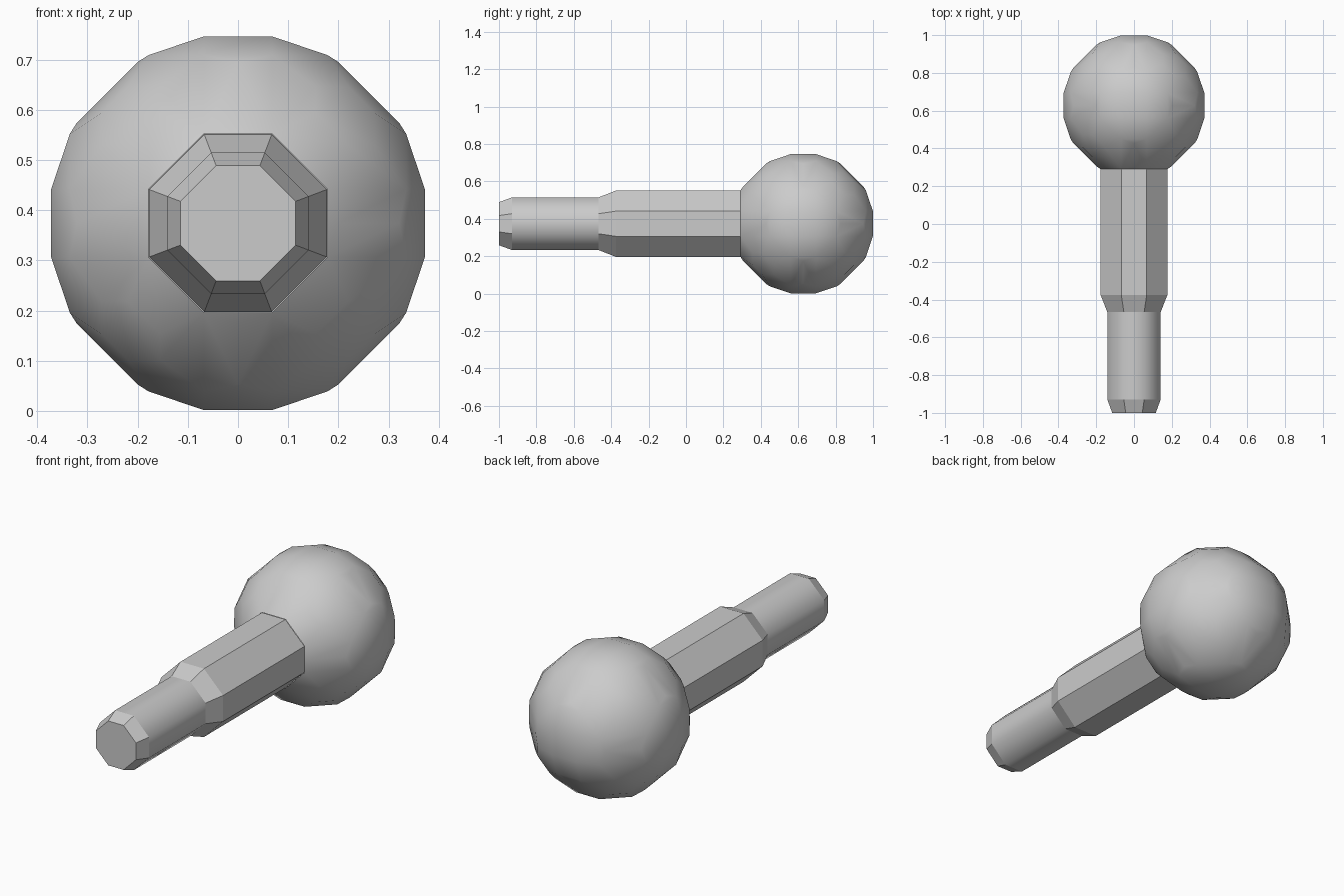
import bpy, bmesh
from itertools import permutations, product
from mathutils import Vector

if "Cube" in bpy.data.objects:
    bpy.data.objects.remove(bpy.data.objects["Cube"])

ZC = 0.374      # height of the long axis
BALL_Y = 0.627  # ball centre


def finish(bm, name):
    bmesh.ops.recalc_face_normals(bm, faces=bm.faces)
    me = bpy.data.meshes.new(name)
    bm.to_mesh(me)
    bm.free()
    ob = bpy.data.objects.new(name, me)
    bpy.context.collection.objects.link(ob)
    return ob


# Faceted ball: cube-symmetric points, hulled and smooth shaded
bm = bmesh.new()
points = set()
for base in [(.068, .068, .372), (.068, .178, .335), (0, .2, .321), (.155, .22, .272)]:
    for p in permutations(base):
        for s in product((1, -1), repeat=3):
            points.add(tuple(round(a * b, 4) + 0.0 for a, b in zip(p, s)))
for p in sorted(points):
    if p[1] > -0.336:  # leave a flat octagon where the shank joins
        bm.verts.new(Vector(p) + Vector((0, BALL_Y, ZC)))
hull = bmesh.ops.convex_hull(bm, input=bm.verts)
loose = [v for v in bm.verts if not v.link_faces]
bmesh.ops.delete(bm, geom=loose, context='VERTS')
joint = [f for f in bm.faces if all(v.co.y < BALL_Y - 0.33 for v in f.verts)]
bmesh.ops.delete(bm, geom=joint, context='FACES')
bmesh.ops.dissolve_limit(bm, angle_limit=0.02, verts=bm.verts, edges=bm.edges)
for f in bm.faces:
    f.smooth = True
finish(bm, "ball")

# Octagonal shank: stepped rings (y, half width) with chamfers
bm = bmesh.new()
octagon = [(.38, 1), (1, .38), (1, -.38), (.38, -1), (-.38, -1), (-1, -.38), (-1, .38), (-.38, 1)]
profile = [(.292, .177), (-.375, .177), (-.467, .141), (-.93, .141), (-1, .115)]
rings = [[bm.verts.new((x * r, y, ZC + z * r)) for x, z in octagon] for y, r in profile]
for k, (a, b) in enumerate(zip(rings, rings[1:])):
    for i in range(8):
        j = (i + 1) % 8
        f = bm.faces.new((a[i], a[j], b[j], b[i]))
        f.smooth = k == 2  # only the thin pin is smooth shaded
bm.faces.new(rings[-1])
finish(bm, "shank")
